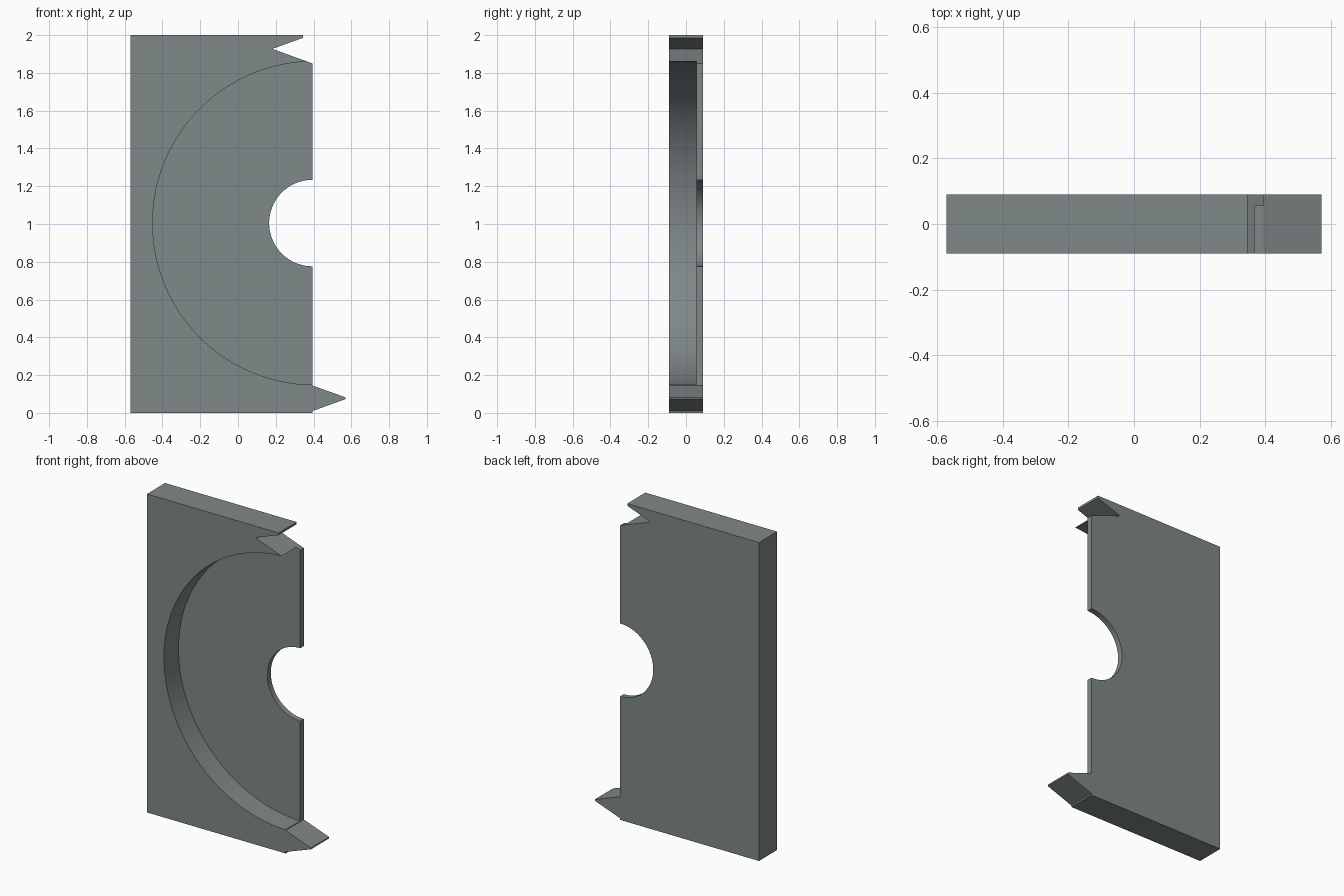
import bpy, bmesh, math

if "Cube" in bpy.data.objects:
    bpy.data.objects.remove(bpy.data.objects["Cube"])

DEPTH = 0.09          # half thickness of the plate
STEP_Y = 0.055        # depth of the recess floor
EDGE = 0.394          # straight right edge
CZ = 1.005            # height of the arc centres


def prism(name, outline, y0, y1):
    """Extrude an x-z outline from y0 to y1."""
    bm = bmesh.new()
    face = bm.faces.new([bm.verts.new((x, y0, z)) for x, z in outline])
    ext = bmesh.ops.extrude_face_region(bm, geom=[face])
    moved = [v for v in ext["geom"] if isinstance(v, bmesh.types.BMVert)]
    bmesh.ops.translate(bm, verts=moved, vec=(0, y1 - y0, 0))
    bmesh.ops.recalc_face_normals(bm, faces=bm.faces)
    mesh = bpy.data.meshes.new(name)
    bm.to_mesh(mesh)
    bm.free()
    obj = bpy.data.objects.new(name, mesh)
    bpy.context.collection.objects.link(obj)
    return obj


def arc(cx, r, start, end, n):
    return [(cx + r * math.cos(a), CZ + r * math.sin(a))
            for a in (start + (end - start) * i / n for i in range(n + 1))]


# Plate outline: lower tooth, shaft half-hole, upper notch
outline = [(-0.57, 0), (EDGE, 0), (EDGE, 0.01),
           (0.57, 0.073), (0.57, 0.082), (EDGE, 0.145)]
outline += arc(EDGE, 0.229, -math.pi / 2, -math.pi * 1.5, 48)
outline += [(EDGE, 1.85), (0.182, 1.927), (0.345, 1.986), (0.345, 2), (-0.57, 2)]
plate = prism("notched_plate", outline, -DEPTH, DEPTH)

# Round recess cut into the front
cutter = prism("recess_cutter", arc(0.404, 0.856, 0, math.tau * 127 / 128, 127), -0.2, STEP_Y)
cutter.hide_render = True
cut = plate.modifiers.new("recess", 'BOOLEAN')
cut.operation = 'DIFFERENCE'
cut.solver = 'EXACT'
cut.object = cutter

bpy.context.view_layer.objects.active = plate
plate.select_set(True)
bpy.ops.object.modifier_apply(modifier=cut.name)
bpy.data.objects.remove(cutter)
bpy.ops.object.shade_smooth_by_angle(angle=math.radians(20))

# Single grey colour
grey = bpy.data.materials.new("slate_grey")
grey.diffuse_color = (0.216, 0.246, 0.246, 1)
grey.use_nodes = True
grey.node_tree.nodes["Principled BSDF"].inputs["Base Color"].default_value = grey.diffuse_color
plate.data.materials.clear()
plate.data.materials.append(grey)
